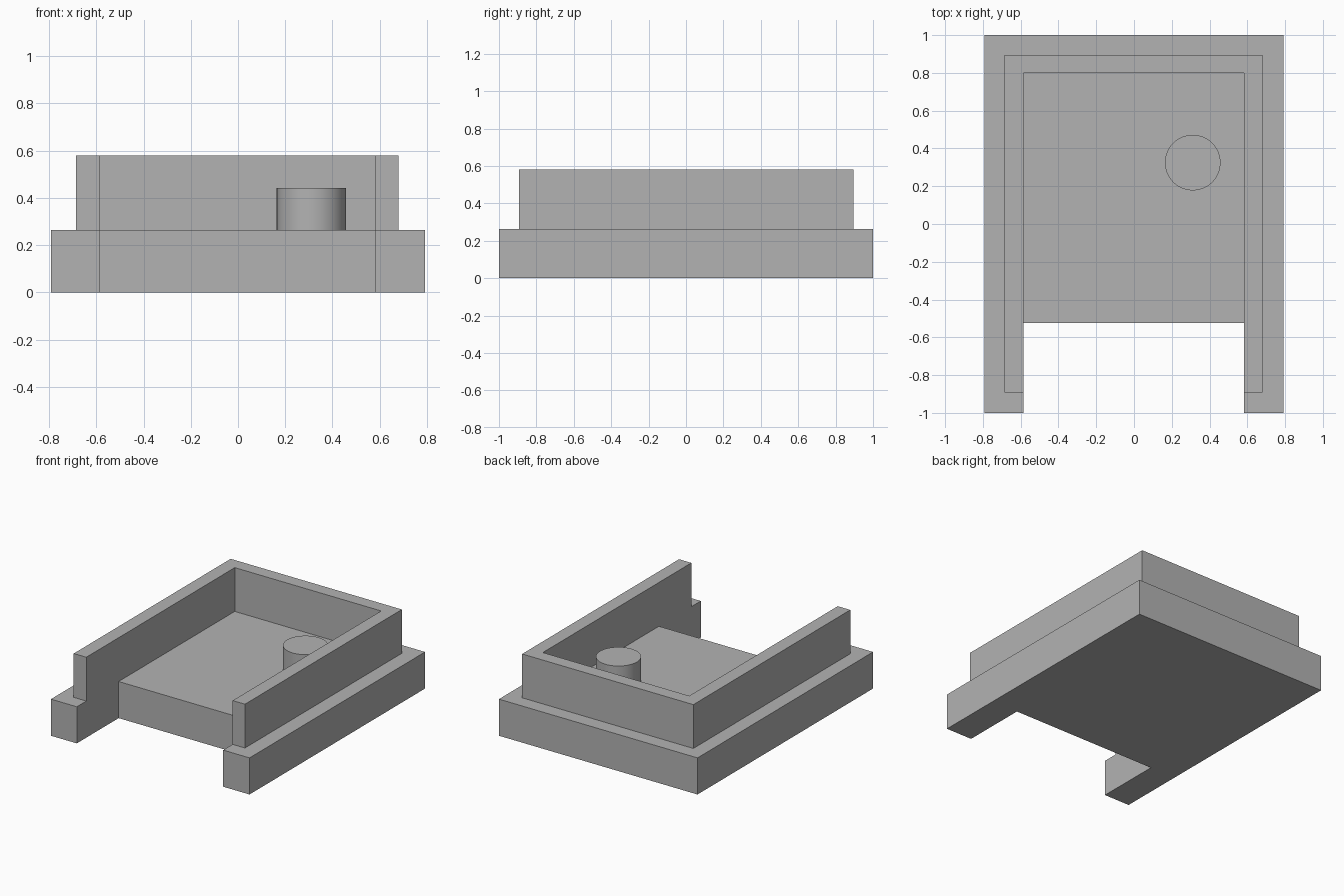
import bpy
import bmesh

cube = bpy.data.objects.get("Cube")
if cube:
    bpy.data.objects.remove(cube, do_unlink=True)

grey = bpy.data.materials.new("plain grey")
grey.use_nodes = True
colour = (0.45, 0.45, 0.45, 1)
grey.diffuse_color = colour
grey.node_tree.nodes["Principled BSDF"].inputs["Base Color"].default_value = colour

BASE_TOP = 0.264
WALL_TOP = 0.58
INNER_L, INNER_R = -0.586, 0.582


def prism(name, outline, z0, z1):
    """Extrude a flat counter-clockwise outline from z0 up to z1."""
    bm = bmesh.new()
    face = bm.faces.new([bm.verts.new((x, y, z0)) for x, y in outline])
    ext = bmesh.ops.extrude_face_region(bm, geom=[face], use_keep_orig=True)
    for v in ext["geom"]:
        if isinstance(v, bmesh.types.BMVert):
            v.co.z = z1
    bmesh.ops.recalc_face_normals(bm, faces=bm.faces)
    mesh = bpy.data.meshes.new(name)
    bm.to_mesh(mesh)
    bm.free()
    mesh.materials.append(grey)
    obj = bpy.data.objects.new(name, mesh)
    bpy.context.collection.objects.link(obj)
    return obj


def u_shape(left, right, front, back, inner_end):
    """Outline open toward the front, with its notch ending at inner_end."""
    return [(left, front), (INNER_L, front), (INNER_L, inner_end),
            (INNER_R, inner_end), (INNER_R, front), (right, front),
            (right, back), (left, back)]


# Notched base slab
prism("base", u_shape(-0.792, 0.792, -1, 1, -0.523), 0, BASE_TOP)

# Raised wall around three sides
prism("wall", u_shape(-0.686, 0.68, -0.892, 0.896, 0.8), BASE_TOP, WALL_TOP)

# Round post on the floor
bpy.ops.mesh.primitive_cylinder_add(
    vertices=64, radius=0.147, depth=0.442 - BASE_TOP,
    location=(0.311, 0.325, (0.442 + BASE_TOP) / 2))
post = bpy.context.object
post.name = "post"
post.data.materials.append(grey)
bpy.ops.object.shade_smooth_by_angle()
